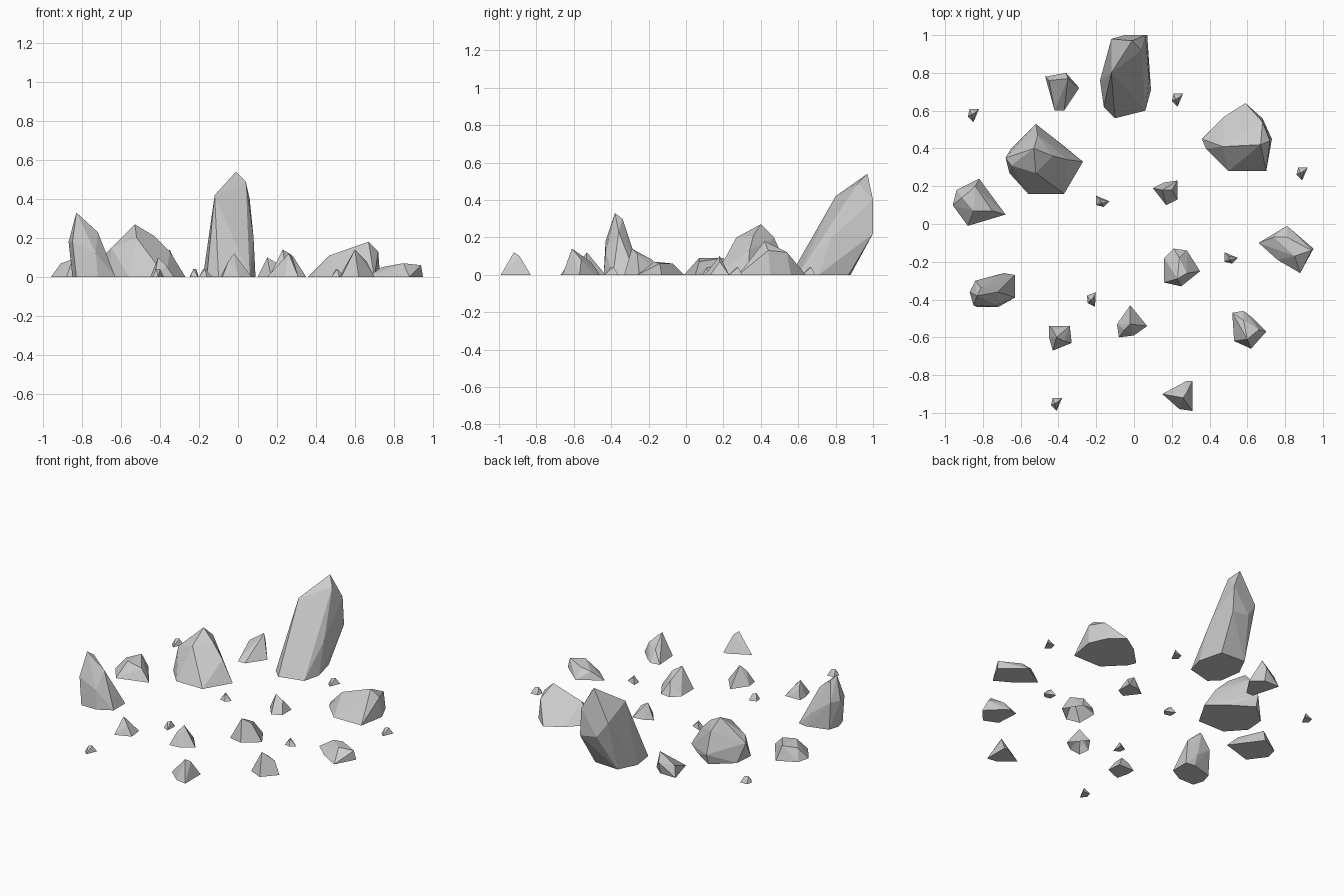
import bpy
import bmesh
import math
from mathutils import Vector, Matrix

UNIT = 0.01  # all rock measurements below are in hundredths

default_cube = bpy.data.objects.get("Cube")
if default_cube:
    bpy.data.objects.remove(default_cube, do_unlink=True)


def make_material(name, colour):
    material = bpy.data.materials.new(name)
    material.use_nodes = True
    material.diffuse_color = colour
    for node in material.node_tree.nodes:
        if node.type == "BSDF_PRINCIPLED":
            node.inputs["Base Color"].default_value = colour
    return material


stone_grey = make_material("stone grey", (0.6, 0.6, 0.6, 1))


def rock(name, centre, footprint, crest, turn=0, open_base=False):
    """Faceted stone: hull of a ground outline and a few raised points."""
    bm = bmesh.new()
    for x, y in footprint:
        bm.verts.new((x, y, 0))
    for point in crest:
        bm.verts.new(point)

    # Wrap the points, then drop anything left inside the hull
    hull = bmesh.ops.convex_hull(bm, input=bm.verts[:])
    loose = set(hull["geom_interior"]) | set(hull["geom_unused"])
    loose_verts = [item for item in loose if isinstance(item, bmesh.types.BMVert)]
    bmesh.ops.delete(bm, geom=loose_verts, context="VERTS")

    # Merge nearly coplanar triangles into broad chiselled facets
    bmesh.ops.dissolve_limit(bm, angle_limit=math.radians(4),
                             verts=bm.verts[:], edges=bm.edges[:])
    bmesh.ops.recalc_face_normals(bm, faces=bm.faces[:])

    if open_base:
        underside = [face for face in bm.faces if face.normal.z < -0.99]
        bmesh.ops.delete(bm, geom=underside, context="FACES_ONLY")

    spin = Matrix.Rotation(math.radians(turn), 4, "Z")
    bm.transform(Matrix.Scale(UNIT, 4) @ spin)

    mesh = bpy.data.meshes.new(name)
    bm.to_mesh(mesh)
    bm.free()
    mesh.materials.append(stone_grey)
    stone = bpy.data.objects.new(name, mesh)
    stone.location = Vector((*centre, 0)) * UNIT
    bpy.context.collection.objects.link(stone)
    return stone


# Tall leaning stone at the back
rock("tall_leaning_rock", centre=(-5, 75),
     footprint=[(-11, -13), (-5, -19), (11, -15), (14, -4),
                (10, 12), (-7, 13), (-13, 1)],
     crest=[(-7, 5, 42), (4, 22, 54), (9, 17, 49), (12, 25, 22),
            (11, 25, 40), (0, 25, 24), (-7, 23, 34), (13, 3, 20)])

# Large boulders
rock("left_boulder", centre=(-47, 34),
     footprint=[(-19, -7), (-9, -18), (10, -18), (20, -1),
                (9, 8), (-5, 17), (-18, 6)],
     crest=[(-21, 1, 12), (-6, 6, 27), (4, 2, 21), (12, 0, 13),
            (-5, 19, 7), (-5, -7, 20), (-18, -3, 15), (-4, 13, 20)])

rock("right_boulder", centre=(55, 45),
     footprint=[(-19, 0), (-7, 12), (4, 19), (13, 11),
                (18, 0), (15, -17), (-5, -17), (-17, -5)],
     crest=[(-8, -4, 11), (12, -3, 18), (13, 9, 12), (17, -1, 13)])

rock("pointed_side_rock", centre=(-75, -35),
     footprint=[(-10, -2), (-8, -9), (3, -9), (12, -4),
                (12, 8), (6, 9), (-8, 5)],
     crest=[(-12, -1, 18), (-8, -3, 33), (3, -1, 23), (-6, 1, 30),
            (-10, -8, 18), (-9, 5, 18), (2, -8, 12), (3, 8, 9)])

# Low flat-topped slabs
rock("left_slab", centre=(-82, 11),
     footprint=[(-14, -1), (-12, 7), (0, 13), (14, -6), (-6, -12)],
     crest=[(-9, 3, 7), (-2, 9, 9), (7, -4, 7), (-3, -4, 9)])

rock("right_slab", centre=(81, -13),
     footprint=[(-15, 3), (0, 12), (14, 0), (7, -13), (-5, -6)],
     crest=[(-7, 6, 5), (0, 6, 6), (13, -1, 6), (4, -4, 7)])

# Medium stones
rock("back_stone", centre=(-38, 70),
     footprint=[(-9, 8), (2, 8), (9, 2), (1, -10), (-4, -10)],
     crest=[(3, 7, 14), (-7, 6, 7), (2, 10, 8)])

rock("middle_stone", centre=(25, -23), open_base=True,
     footprint=[(-9, -8), (-9, 5), (-4, 10), (3, 9), (10, -2), (0, -10)],
     crest=[(-2, -6, 14), (-1, 5, 8), (3, -3, 11)])

rock("front_right_stone", centre=(61, -56),
     footprint=[(-9, 9), (-3, 10), (1, 7), (9, -1), (1, -10), (-8, -6)],
     crest=[(-1, -5, 14), (5, 0, 8), (-3, 5, 7)])

rock("front_centre_stone", centre=(-1, -52), open_base=True,
     footprint=[(-8, -1), (-1, 9), (8, -2), (1, -7), (-7, -8)],
     crest=[(-1, -1, 12), (-4, -4, 8)])

rock("front_left_stone", centre=(-39, -60),
     footprint=[(-6, 6), (5, 6), (6, -3), (-4, -7), (-6, 0)],
     crest=[(-2, 0, 10), (2, -2, 6), (-4, 4, 5)])

rock("inner_stone", centre=(17, 17),
     footprint=[(-7, 2), (-1, 5), (6, 6), (6, -4), (0, -7)],
     crest=[(-2, 1, 10), (3, 1, 7)])

rock("foremost_stone", centre=(24, -91),
     footprint=[(-9, 1), (4, 8), (7, 8), (7, -8), (0, -7)],
     crest=[(2, -1, 12), (4, 2, 10)])

# Scattered pebbles: one chip shape, turned differently at each spot
pebble_spots = [
    (-85, 58, 0), (23, 66, 0), (89, 27, 0), (-17, 12, 90),
    (51, -18, 90), (-22, -40, 20), (-41, -95, 0),
]
for number, (x, y, turn) in enumerate(pebble_spots, start=1):
    rock(f"pebble_{number}", centre=(x, y), turn=turn,
         footprint=[(-3, -1), (-2, 3), (3, 3), (0, -4)],
         crest=[(-1, 0, 4), (1, 1, 4)])
